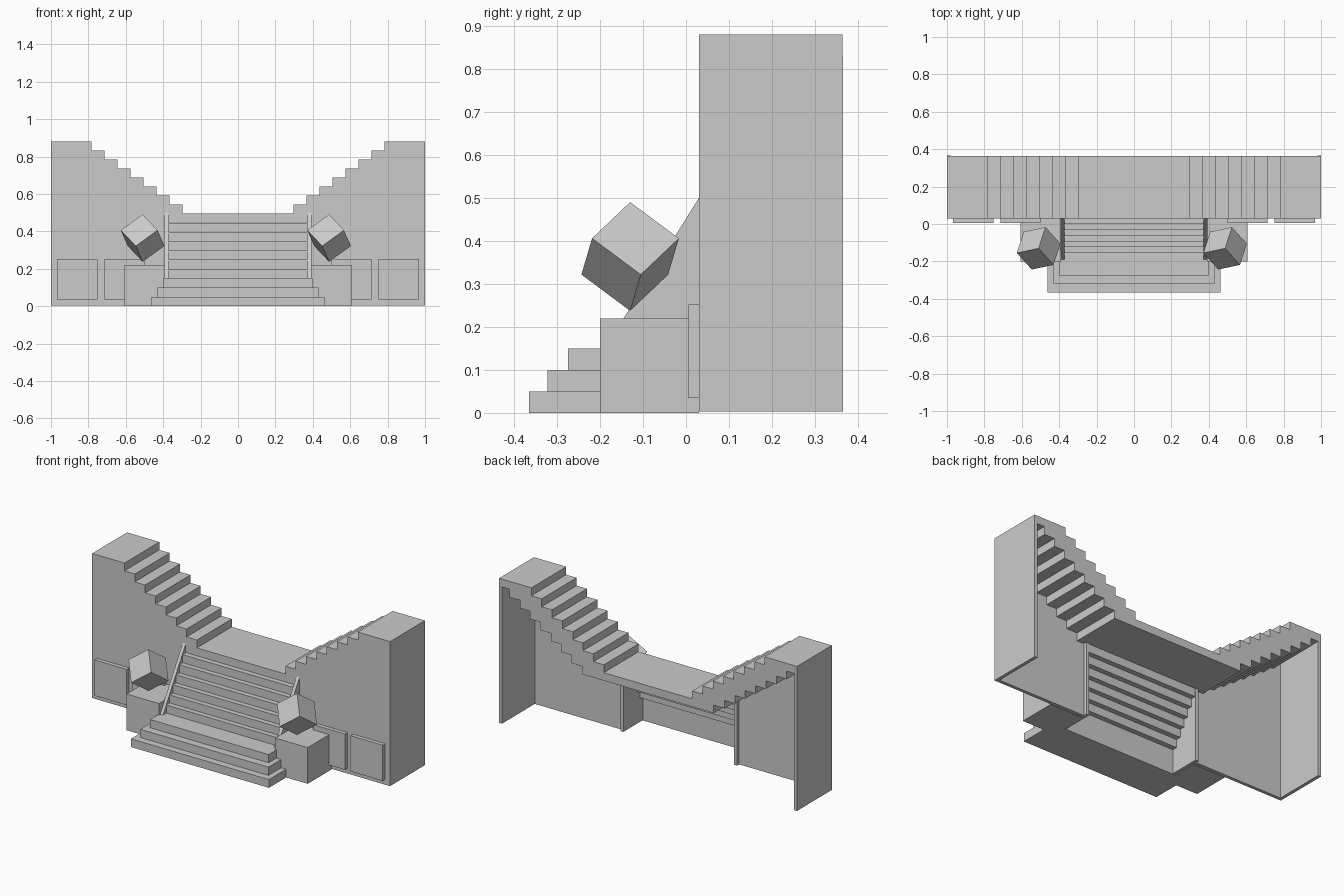
import bpy, math
from mathutils import Vector, Matrix

if "Cube" in bpy.data.objects:
    bpy.data.objects.remove(bpy.data.objects["Cube"])


def mesh(name, verts, faces):
    me = bpy.data.meshes.new(name)
    me.from_pydata(verts, [], faces)
    ob = bpy.data.objects.new(name, me)
    bpy.context.collection.objects.link(ob)
    return ob


def prism(name, pts, depth):
    """Extrude a closed 3D outline along the depth vector."""
    n, d = len(pts), Vector(depth)
    verts = [Vector(p) for p in pts] + [Vector(p) + d for p in pts]
    faces = [tuple(range(n)), tuple(range(2 * n - 1, n - 1, -1))]
    faces += [(i, i + n, (i + 1) % n + n, (i + 1) % n) for i in range(n)]
    ob = mesh(name, verts, faces)
    import bmesh
    bm = bmesh.new()
    bm.from_mesh(ob.data)
    bmesh.ops.recalc_face_normals(bm, faces=bm.faces)
    bm.to_mesh(ob.data)
    bm.free()
    return ob


def box(name, x0, x1, y0, y1, z0, z1):
    return prism(name, [(x0, y0, z0), (x1, y0, z0), (x1, y1, z0), (x0, y1, z0)],
                 (0, 0, z1 - z0))


FRONT, BACK = 0.03, 0.364
TOP, LAND = 0.88, 0.495
RISE, RUN = (TOP - LAND) / 8, 0.0695

# Central landing
box("landing", -0.44, 0.44, FRONT, BACK, LAND - RISE, LAND)

# Broad base steps, each smaller than the one below
for i, (hx, y) in enumerate([(0.463, -0.365), (0.43, -0.322), (0.398, -0.275)]):
    box("base_step", -hx, hx, y, -0.12, 0.05 * i, 0.05 * (i + 1))

# Central flight of overlapping treads
for i in range(6):
    y, z = -0.155 + 0.031 * i, 0.15 + 0.0493 * i
    box("front_tread", -0.375, 0.375, y, y + 0.066, z, z + 0.0493)

for s in (-1, 1):
    def sbox(name, a, b, *rest):
        return box(name, min(s * a, s * b), max(s * a, s * b), *rest)

    # Side flight: overlapping slabs, the first being the top platform
    for i in range(8):
        z = TOP - RISE * i
        sbox("side_tread", 0.783 - RUN * i, 1 - RUN * i, FRONT, BACK, z - RISE, z)

    # Outer side wall and sloped front wall
    sbox("side_wall", 0.98, 1, FRONT, 0.365, 0.003, TOP - RISE)
    prism("front_wall", [(s * 0.38, FRONT, 0.003), (s, FRONT, 0.003),
                         (s, FRONT, TOP), (s * 0.38, FRONT, LAND)], (0, 0.02, 0))

    # Sloping stringer beside the central flight
    prism("stringer", [(s * 0.372, y, z) for y, z in
                       [(-0.23, 0.003), (0.07, 0.003), (0.07, 0.447), (0.03, 0.447),
                        (0.03, 0.5), (-0.145, 0.22), (-0.23, 0.084)]],
          (s * 0.02, 0, 0))

    # Raised wall panels
    for x in (0.5, 0.752):
        sbox("wall_panel", x, x + 0.215, 0.006, FRONT, 0.035, 0.252)

    # Pedestal
    sbox("pedestal", 0.39, 0.608, -0.2, FRONT, 0, 0.22)

# Cubes balanced on one corner above the pedestals
h = 0.146 / 2
tip = Vector((1, 1, 1)).rotation_difference(Vector((0, 0, 1))).to_matrix()
v = tip @ Vector((1, 1, -1))
rot = Matrix.Rotation(math.radians(72) - math.atan2(v.y, v.x), 3, 'Z') @ tip
for x in (-0.51, 0.487):
    cube = box("corner_cube", -h, h, -h, h, -h, h)
    cube.matrix_world = Matrix.Translation((x, -0.13, 0.364)) @ rot.to_4x4()
